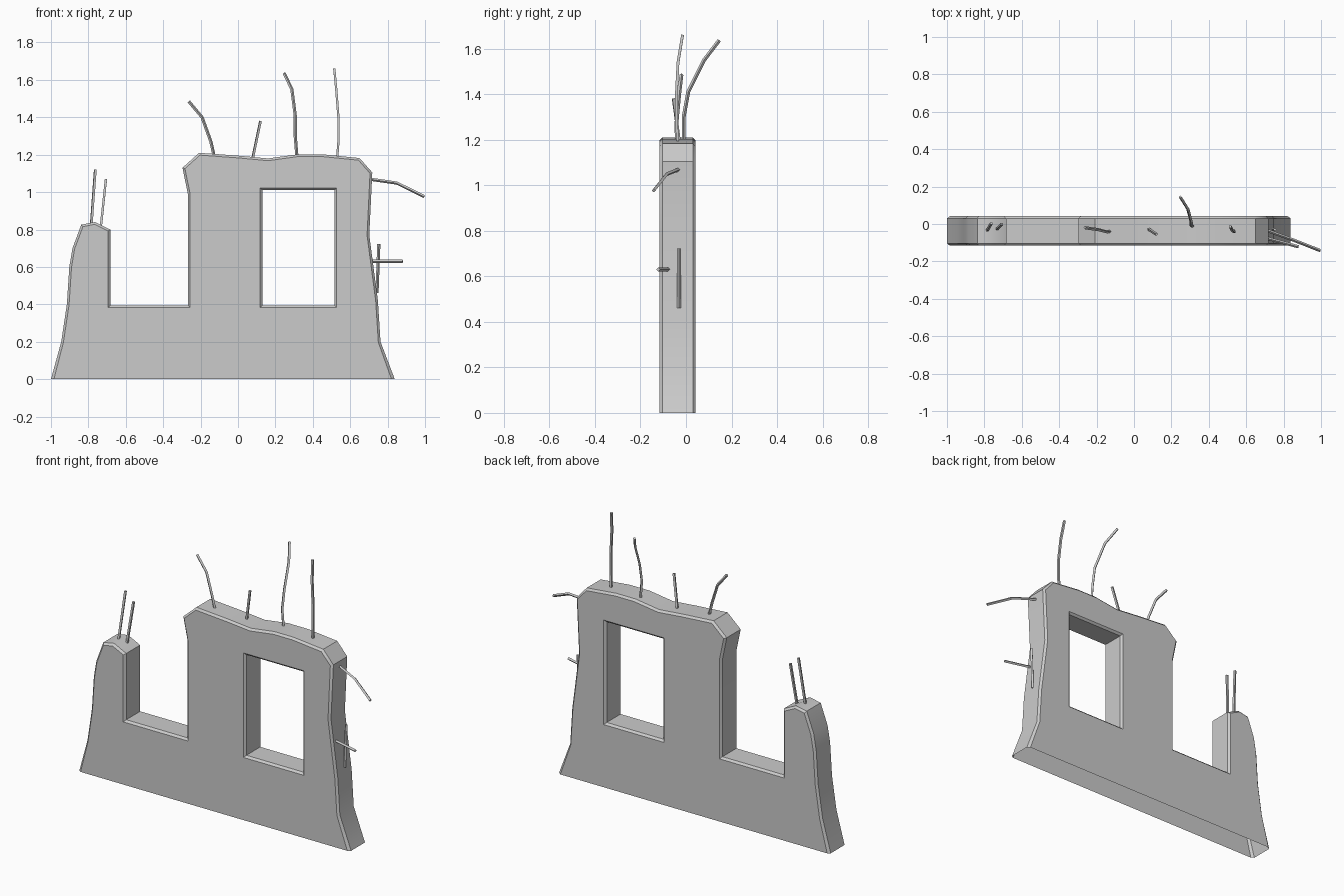
import bpy, bmesh
from math import radians
from mathutils import Vector

if "Cube" in bpy.data.objects:
    bpy.data.objects.remove(bpy.data.objects["Cube"])

Y_FRONT, Y_BACK, BEVEL = -0.116, 0.042, 0.012


def smooth(ob, angle):
    bpy.ops.object.select_all(action='DESELECT')
    ob.select_set(True)
    bpy.context.view_layer.objects.active = ob
    bpy.ops.object.shade_smooth_by_angle(angle=radians(angle))


def inset(points, d):
    """Offset a closed loop towards its right-hand side, keeping the base on z = 0."""
    out = []
    for i, p in enumerate(points):
        a = (p - points[i - 1]).normalized()
        b = (points[(i + 1) % len(points)] - p).normalized()
        na, nb = Vector((a.y, -a.x)), Vector((b.y, -b.x))
        q = p + (na + nb) * d / (1 + na.dot(nb))
        if p.y == 0:
            q.y = 0
        out.append(q)
    return out


# Ruined wall outline (x, z), clockwise from the bottom left
outline = [(-1, 0), (-0.945, 0.2), (-0.915, 0.4), (-0.902, 0.6), (-0.885, 0.7),
           (-0.838, 0.826), (-0.765, 0.84), (-0.683, 0.80), (-0.683, 0.395),
           (-0.268, 0.395), (-0.268, 0.99), (-0.297, 1.13), (-0.208, 1.21),
           (0.0, 1.195), (0.16, 1.18), (0.32, 1.202), (0.45, 1.202), (0.65, 1.182),
           (0.718, 1.105), (0.702, 0.77), (0.748, 0.42), (0.762, 0.2), (0.838, 0)]
# Window opening, anticlockwise
window = [(0.13, 0.395), (0.515, 0.395), (0.515, 1.01), (0.13, 1.01)]

bm = bmesh.new()
caps = ([], [])
for loop in (outline, window):
    pts = [Vector(p) for p in loop]
    small = inset(pts, BEVEL)
    layers = [(small, Y_FRONT), (pts, Y_FRONT + BEVEL), (pts, Y_BACK - BEVEL), (small, Y_BACK)]
    rings = [[bm.verts.new((p.x, y, p.y)) for p in ps] for ps, y in layers]
    n = len(pts)
    for r, s in zip(rings, rings[1:]):
        for i in range(n):
            j = (i + 1) % n
            if pts[i].y == 0 and pts[j].y == 0:
                continue  # underside stays open
            bm.faces.new((r[i], r[j], s[j], s[i]))
    for cap, ring in zip(caps, (rings[0], rings[3])):
        for i in range(n):
            pair = (ring[i], ring[(i + 1) % n])
            cap.append(bm.edges.get(pair) or bm.edges.new(pair))
for cap in caps:
    bmesh.ops.triangle_fill(bm, use_beauty=True, use_dissolve=False, edges=cap)
bmesh.ops.recalc_face_normals(bm, faces=bm.faces)
mesh = bpy.data.meshes.new("ruined_wall")
bm.to_mesh(mesh)
bm.free()
wall = bpy.data.objects.new("ruined_wall", mesh)
bpy.context.collection.objects.link(wall)
smooth(wall, 40)


# Thin bent rods sticking out of the broken edges
def rod(name, points, radius=0.0085):
    cu = bpy.data.curves.new(name, 'CURVE')
    cu.dimensions = '3D'
    cu.bevel_depth = radius
    cu.bevel_resolution = 0
    cu.use_fill_caps = True
    sp = cu.splines.new('POLY')
    sp.points.add(len(points) - 1)
    for p, co in zip(sp.points, points):
        p.co = (*co, 1)
    ob = bpy.data.objects.new(name, cu)
    bpy.context.collection.objects.link(ob)
    bpy.ops.object.select_all(action='DESELECT')
    ob.select_set(True)
    bpy.context.view_layer.objects.active = ob
    bpy.ops.object.convert(target='MESH')
    smooth(bpy.context.object, 30)


rods = {
    "top_rod_1": [(-0.127, -0.04, 1.19), (-0.145, -0.042, 1.27), (-0.192, -0.03, 1.40), (-0.263, -0.02, 1.485)],
    "top_rod_2": [(0.078, -0.028, 1.18), (0.12, -0.055, 1.38)],
    "top_rod_3": [(0.315, -0.01, 1.19), (0.306, -0.01, 1.30), (0.306, 0.01, 1.41),
                  (0.288, 0.08, 1.55), (0.247, 0.145, 1.635)],
    "top_rod_4": [(0.53, -0.035, 1.18), (0.537, -0.042, 1.27), (0.537, -0.042, 1.40),
                  (0.526, -0.035, 1.54), (0.515, -0.015, 1.66)],
    "post_rod_1": [(-0.785, -0.035, 0.82), (-0.763, 0.003, 1.12)],
    "post_rod_2": [(-0.735, -0.028, 0.80), (-0.706, 0.0, 1.07)],
    "side_rod_upper": [(0.70, -0.03, 1.07), (0.85, -0.085, 1.048), (0.995, -0.142, 0.976)],
    "side_rod_middle": [(0.71, -0.076, 0.63), (0.88, -0.122, 0.63)],
    "side_rod_upright": [(0.743, -0.03, 0.46), (0.753, -0.03, 0.722)],
}
for name, points in rods.items():
    rod(name, points)
